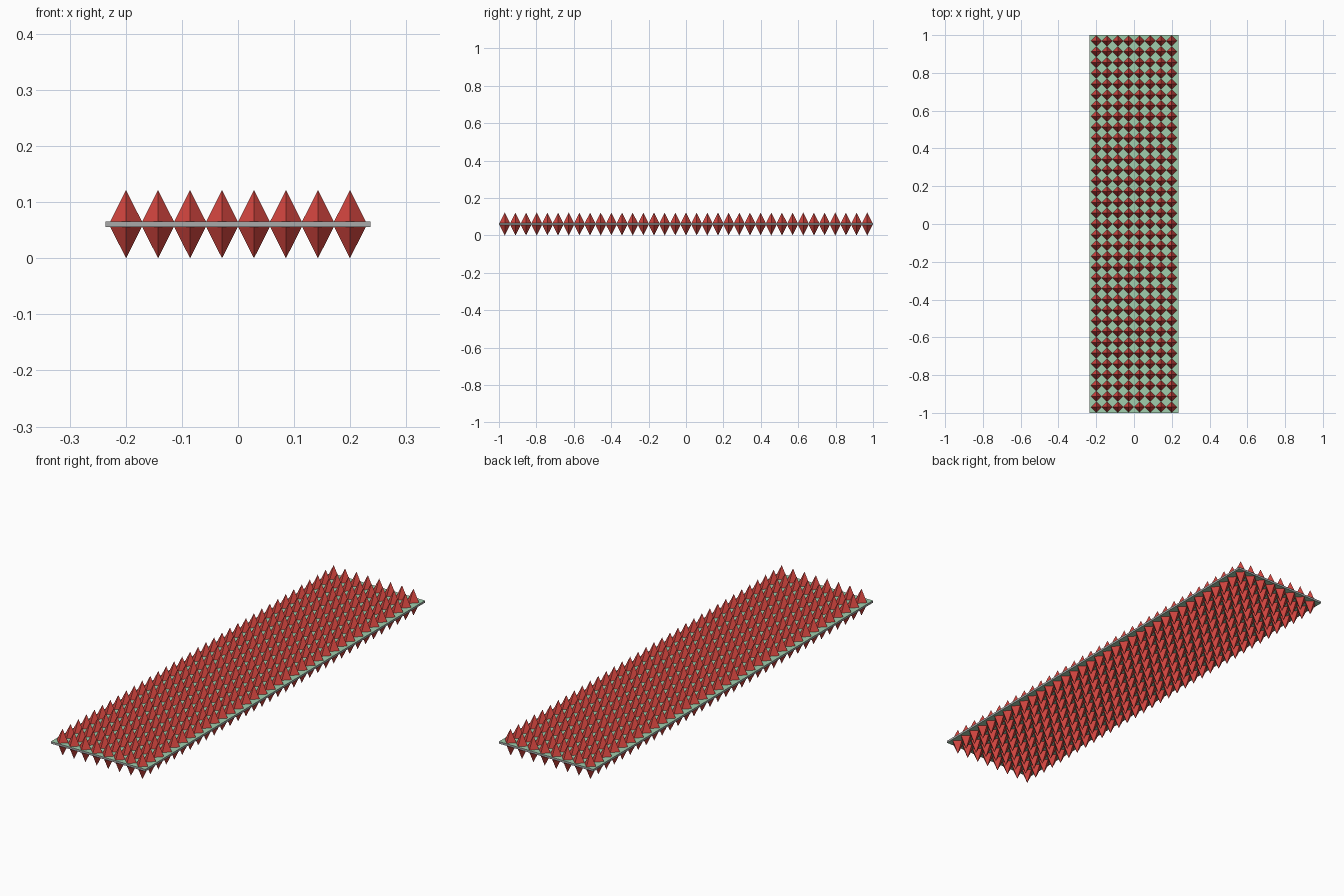
import bpy, bmesh

if "Cube" in bpy.data.objects:
    bpy.data.objects.remove(bpy.data.objects["Cube"])

PITCH = 0.057            # spacing between spikes
COLS, ROWS = 8, 35
MID = 0.0607             # height of the board's middle plane
HALF_T = 0.0047          # half the board thickness
RADIUS = 0.0283          # corner radius of a spike base


def material(name, rgb):
    m = bpy.data.materials.new(name)
    m.diffuse_color = (*rgb, 1)
    m.use_nodes = True
    m.node_tree.nodes["Principled BSDF"].inputs["Base Color"].default_value = m.diffuse_color
    return m


green = material("green", (0.35, 0.62, 0.42))
red = material("red", (0.65, 0.06, 0.05))
grey = material("grey", (0.4, 0.4, 0.4))

# Flat board: grey rim, green faces
bpy.ops.mesh.primitive_cube_add(size=2, location=(0, 0, MID))
board = bpy.context.object
board.name = "board"
board.scale = (0.236, 1.0, HALF_T)
bpy.ops.object.transform_apply(location=False, rotation=False, scale=True)
board.data.materials.append(grey)
board.data.materials.append(green)
for face in board.data.polygons:
    face.material_index = 1 if abs(face.normal.z) > 0.5 else 0


def spike_field(name, direction):
    """One four-sided spike repeated over the board on one side."""
    base, tip = direction * HALF_T, direction * MID
    bm = bmesh.new()
    apex = bm.verts.new((0, 0, tip))
    ring = [bm.verts.new((x * RADIUS, y * RADIUS, base))
            for x, y in ((1, 0), (0, 1), (-1, 0), (0, -1))]
    for i in range(4):
        bm.faces.new((ring[i], ring[(i + 1) % 4], apex))
    bm.faces.new(ring[::-1])
    bmesh.ops.recalc_face_normals(bm, faces=bm.faces)
    mesh = bpy.data.meshes.new(name)
    bm.to_mesh(mesh)
    bm.free()
    mesh.materials.append(red)
    obj = bpy.data.objects.new(name, mesh)
    bpy.context.collection.objects.link(obj)
    obj.location = (-PITCH * (COLS - 1) / 2, -PITCH * (ROWS - 1) / 2, MID)
    for label, count, step in (("columns", COLS, (PITCH, 0, 0)),
                               ("rows", ROWS, (0, PITCH, 0))):
        arr = obj.modifiers.new(label, 'ARRAY')
        arr.count = count
        arr.use_relative_offset = False
        arr.use_constant_offset = True
        arr.constant_offset_displace = step


# Spikes above and below the board
spike_field("top_spikes", 1)
spike_field("bottom_spikes", -1)
